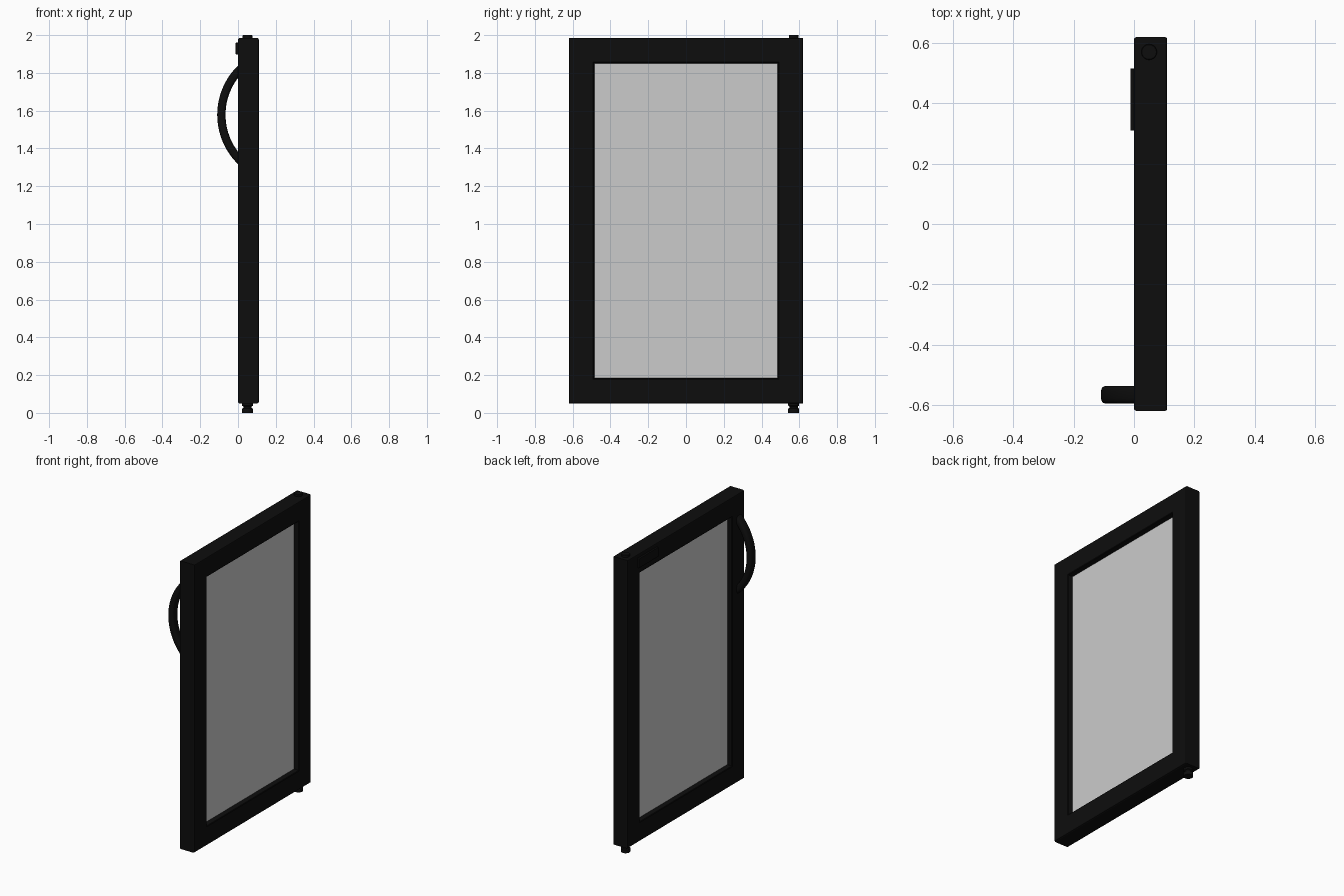
import bpy, bmesh, math

if "Cube" in bpy.data.objects:
    bpy.data.objects.remove(bpy.data.objects["Cube"])

black = bpy.data.materials.new("black_finish")
black.diffuse_color = (0.004, 0.004, 0.004, 1)
black.use_nodes = True
black.node_tree.nodes["Principled BSDF"].inputs["Base Color"].default_value = black.diffuse_color


def make(name, rings, close_rings=False, caps=True, mat=black, smooth=False):
    """Skin a list of equal-length vertex rings."""
    bm = bmesh.new()
    rv = [[bm.verts.new(p) for p in r] for r in rings]
    n = len(rv[0])
    for i in range(len(rv) if close_rings else len(rv) - 1):
        a, b = rv[i], rv[(i + 1) % len(rv)]
        for j in range(n):
            k = (j + 1) % n
            bm.faces.new((a[j], a[k], b[k], b[j]))
    if caps and not close_rings:
        bm.faces.new(rv[0])
        bm.faces.new(rv[-1])
    bmesh.ops.recalc_face_normals(bm, faces=bm.faces)
    me = bpy.data.meshes.new(name)
    bm.to_mesh(me)
    bm.free()
    ob = bpy.data.objects.new(name, me)
    bpy.context.collection.objects.link(ob)
    if mat:
        me.materials.append(mat)
    if smooth:
        bpy.context.view_layer.objects.active = ob
        ob.select_set(True)
        bpy.ops.object.shade_smooth_by_angle(angle=math.radians(35))
        ob.select_set(False)
    return ob


def box(name, x0, x1, y0, y1, z0, z1, mat=black):
    return make(name, [[(x, y0, z0), (x, y1, z0), (x, y1, z1), (x, y0, z1)]
                       for x in (x0, x1)], mat=mat)


def bevel(ob, width):
    m = ob.modifiers.new("bevel", 'BEVEL')
    m.width, m.segments = width, 2


# Door frame: one cross-section (inset, x) swept around the rectangle
Y, Z0, Z1 = 0.62, 0.05, 1.985
section = [(0, 0.008), (0.003, 0.002), (0.008, 0), (0.127, 0), (0.131, 0.003),
           (0.135, 0.031), (0.135, 0.079), (0.131, 0.107), (0.127, 0.11),
           (0.008, 0.11), (0.003, 0.108), (0, 0.102)]
make("door_frame", [[(x, -Y + d, Z0 + d), (x, Y - d, Z0 + d),
                     (x, Y - d, Z1 - d), (x, -Y + d, Z1 - d)]
                    for d, x in section], close_rings=True)

# Glass pane, recessed on both sides
box("glass_pane", 0.032, 0.078, -0.49, 0.49, 0.18, 1.855, mat=None)

# Bowed pull handle with a rounded rectangular section
oval = []
for i in range(24):
    a = 2 * math.pi * i / 24
    c, s = math.cos(a), math.sin(a)
    oval.append((0.022 * math.copysign(abs(c) ** 0.65, c),
                 0.029 * math.copysign(abs(s) ** 0.65, s)))
arc = []
for i in range(33):
    t = math.radians(-46 + 92 * i / 32)
    arc.append([(0.255 - (0.343 + r) * math.cos(t), -0.566 + w,
                 1.578 + (0.343 + r) * math.sin(t)) for r, w in oval])
make("pull_handle", arc, smooth=True)

# Blank plate near the top hinge corner
bevel(box("front_plate", -0.012, 0.004, 0.31, 0.515, 1.897, 1.96), 0.002)


# Hinge pins turned from (radius, z) profiles
def lathe(name, profile, x=0.05, y=0.57, n=32):
    make(name, [[(x + r * math.cos(2 * math.pi * i / n),
                  y + r * math.sin(2 * math.pi * i / n), z) for i in range(n)]
                for r, z in profile], smooth=True)


lathe("bottom_hinge_pin", [(0.029, 0), (0.029, 0.022), (0.022, 0.026),
                           (0.022, 0.034), (0.029, 0.038), (0.029, 0.056)])
lathe("top_hinge_pin", [(0.026, 1.975), (0.026, 1.998), (0.024, 2.0)])
